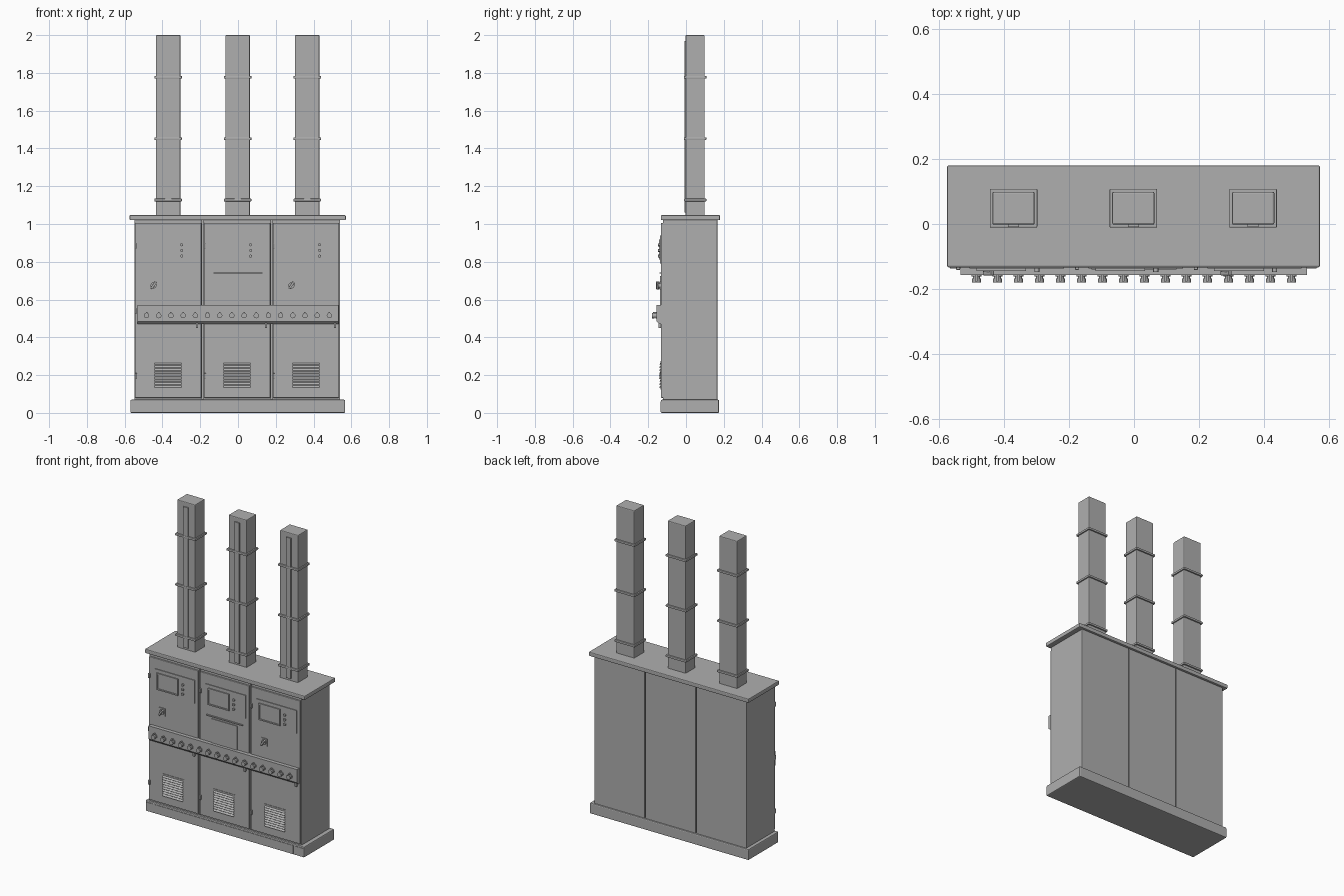
import bpy, math
from mathutils import Vector

cube = bpy.data.objects.get("Cube")
if cube:
    bpy.data.objects.remove(cube, do_unlink=True)

grey = bpy.data.materials.new("cabinet grey")
grey.use_nodes = True
GREY = (0.43, 0.43, 0.43, 1)
grey.diffuse_color = GREY
grey.node_tree.nodes["Principled BSDF"].inputs["Base Color"].default_value = GREY


def finish(ob, name, bevel=0):
    ob.name = name
    ob.data.materials.append(grey)
    if bevel:
        mod = ob.modifiers.new("rounded edges", "BEVEL")
        mod.width = bevel
        mod.segments = 2
    return ob


def box(name, x, y, z, bevel=0):
    """Box from (min, max) pairs on each axis."""
    lo, hi = Vector((x[0], y[0], z[0])), Vector((x[1], y[1], z[1]))
    bpy.ops.mesh.primitive_cube_add(size=1, location=(lo + hi) / 2)
    ob = bpy.context.object
    ob.scale = hi - lo
    bpy.ops.object.transform_apply(location=False, rotation=False, scale=True)
    return finish(ob, name, bevel)


def disc(name, x, z, radius, y0, y1, sides=16):
    """Cylinder lying along y."""
    bpy.ops.mesh.primitive_cylinder_add(
        vertices=sides, radius=radius, depth=y1 - y0,
        location=(x, (y0 + y1) / 2, z), rotation=(math.pi / 2, 0, 0))
    ob = finish(bpy.context.object, name)
    bpy.ops.object.shade_smooth_by_angle()
    return ob


def extrude_x(name, profile, x0, x1):
    """Prism along x from a (y, z) profile."""
    n = len(profile)
    verts = [(x, y, z) for x in (x0, x1) for y, z in profile]
    faces = [tuple(range(n)), tuple(reversed(range(n, 2 * n)))]
    faces += [(i, i + n, (i + 1) % n + n, (i + 1) % n) for i in range(n)]
    mesh = bpy.data.meshes.new(name)
    mesh.from_pydata(verts, [], faces)
    ob = bpy.data.objects.new(name, mesh)
    bpy.context.collection.objects.link(ob)
    return finish(ob, name)


DOOR = -0.132
WIDTH = 0.365

# plinth, lid and recessed core behind the cabinet gaps
box("plinth", (-0.57, 0.567), (-0.133, 0.175), (0, 0.07), 0.006)
for i, (a, b) in enumerate([(-0.565, -0.51), (-0.5, -0.01), (0, 0.49), (0.5, 0.56)]):
    box("plinth_front_plate", (a, b), (-0.136, -0.13), (0.006, 0.06))
box("lid", (-0.574, 0.571), (-0.133, 0.18), (1.02, 1.047), 0.005)
box("core", (-0.54, 0.535), (-0.11, 0.155), (0.05, 1.03))


def cabinet(left, middle):
    """One cabinet with its door and fittings."""
    right = left + WIDTH
    box("cabinet_body", (left + 0.002, right - 0.005), (-0.122, 0.166), (0.065, 1.022), 0.003)
    box("door", (left + 0.004, right - 0.009), (DOOR, -0.12), (0.08, 1.005), 0.003)

    # hinges
    for z in (0.195, 0.54, 0.885):
        box("hinge", (left + 0.004, left + 0.016), (-0.141, DOOR), (z - 0.015, z + 0.015), 0.002)

    # instrument plate with a framed screen and lamps
    box("instrument_plate", (left + 0.045, right - 0.03), (-0.137, DOOR), (0.79, 0.94))
    sx, sz = (left + 0.07, left + 0.215), (0.815, 0.915)
    box("screen", sx, (-0.139, DOOR), sz)
    for z in sz:
        box("screen_rail", (sx[0] - 0.004, sx[1] + 0.004), (-0.144, DOOR), (z - 0.004, z + 0.004))
    for x in sx:
        box("screen_stile", (x - 0.004, x + 0.004), (-0.144, DOOR), (sz[0], sz[1]))
    for z in (0.83, 0.86, 0.89):
        disc("lamp", left + 0.252, z, 0.008, -0.147, DOOR, 12)

    # rotary switch or lower cover panel
    if middle:
        box("cover_panel", (-0.095, 0.09), (-0.137, DOOR), (0.56, 0.725))
        box("cover_ledge", (-0.13, 0.13), (-0.14, DOOR), (0.737, 0.744))
    else:
        x, z = left + 0.103, 0.675
        box("switch_plate", (x - 0.022, x + 0.022), (-0.138, DOOR), (z - 0.024, z + 0.024))
        disc("switch_hub", x, z, 0.016, -0.147, DOOR)
        grip = box("switch_grip", (x - 0.006, x + 0.006), (-0.158, -0.14), (z - 0.022, z + 0.022), 0.002)
        grip.rotation_euler.y = math.radians(35)

    # louvred vent
    box("vent_plate", (left + 0.1, left + 0.26), (-0.135, DOOR), (0.125, 0.275))
    for k in range(9):
        z = 0.135 + k * 0.015
        extrude_x("vent_louvre", [(-0.134, z), (-0.143, z), (-0.134, z + 0.011)],
                  left + 0.108, left + 0.252)

    # door catch under the knob rail
    box("door_catch", (right - 0.038, right - 0.026), (-0.146, DOOR), (0.45, 0.49), 0.002)


for i in range(3):
    cabinet(-0.55 + i * WIDTH, i == 1)

# knob rail across the doors
extrude_x("knob_rail", [(-0.128, 0.57), (-0.156, 0.57), (-0.156, 0.485), (-0.14, 0.47), (-0.128, 0.47)],
          -0.533, 0.531)
for i in range(16):
    x, z = -0.484 + i * 0.0645, 0.515
    disc("knob_collar", x, z, 0.015, -0.162, -0.155)
    disc("knob_neck", x, z, 0.011, -0.17, -0.16)
    disc("knob_cap", x, z, 0.014, -0.179, -0.168)
    box("knob_pointer", (x - 0.004, x + 0.004), (-0.176, -0.157), (z, z + 0.02))

# cable ducts with clamp collars and a front cover strip
for x in (-0.37, -0.002, 0.366):
    box("duct", (x - 0.065, x + 0.065), (-0.002, 0.099), (1.04, 2), 0.005)
    box("duct_cover_strip", (x - 0.017, x + 0.017), (-0.009, 0), (1.06, 1.97))
    for z in (1.127, 1.452, 1.777):
        box("duct_collar", (x - 0.073, x + 0.073), (-0.011, 0.108), (z - 0.007, z + 0.007), 0.003)
